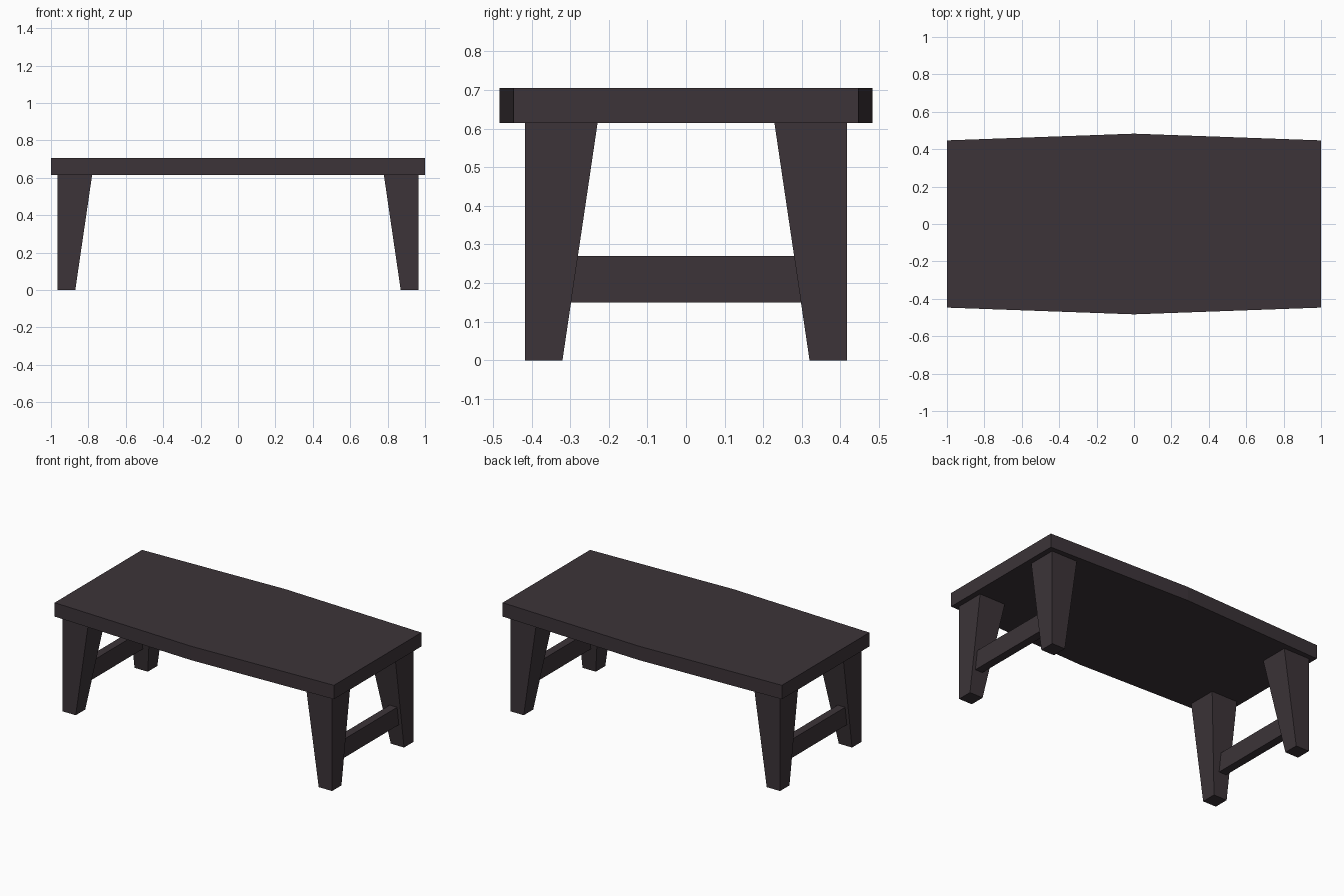
import bpy, bmesh

if "Cube" in bpy.data.objects:
    bpy.data.objects.remove(bpy.data.objects["Cube"])

wood = bpy.data.materials.new("dark_wood")
wood.diffuse_color = (0.045, 0.034, 0.040, 1)
wood.use_nodes = True
wood.node_tree.nodes["Principled BSDF"].inputs["Base Color"].default_value = wood.diffuse_color


def loft(name, bottom, top, z0, z1):
    """Solid between two matching (x, y) outlines at heights z0 and z1."""
    bm = bmesh.new()
    lo = [bm.verts.new((x, y, z0)) for x, y in bottom]
    hi = [bm.verts.new((x, y, z1)) for x, y in top]
    bm.faces.new(lo)
    bm.faces.new(hi)
    n = len(lo)
    for i in range(n):
        j = (i + 1) % n
        bm.faces.new((lo[i], lo[j], hi[j], hi[i]))
    bmesh.ops.recalc_face_normals(bm, faces=bm.faces)
    mesh = bpy.data.meshes.new(name)
    bm.to_mesh(mesh)
    bm.free()
    mesh.materials.append(wood)
    obj = bpy.data.objects.new(name, mesh)
    bpy.context.collection.objects.link(obj)


def rect(x0, x1, y0, y1):
    return [(x0, y0), (x1, y0), (x1, y1), (x0, y1)]


# Table top, slightly wider in the middle
outline = [(-1, -0.447), (0, -0.483), (1, -0.447), (1, 0.447), (0, 0.483), (-1, 0.447)]
loft("table_top", outline, outline, 0.615, 0.705)

for sx, side in ((-1, "left"), (1, "right")):
    # Legs: square outer corner, inner faces taper toward the floor
    for sy, end in ((-1, "front"), (1, "back")):
        loft(f"{end}_{side}_leg",
             rect(sx * 0.87, sx * 0.965, sy * 0.32, sy * 0.417),
             rect(sx * 0.78, sx * 0.965, sy * 0.229, sy * 0.417), 0, 0.615)
    # Stretcher joining each end pair of legs
    bar = rect(sx * 0.89, sx * 0.943, -0.31, 0.31)
    loft(f"{side}_stretcher", bar, bar, 0.15, 0.27)
